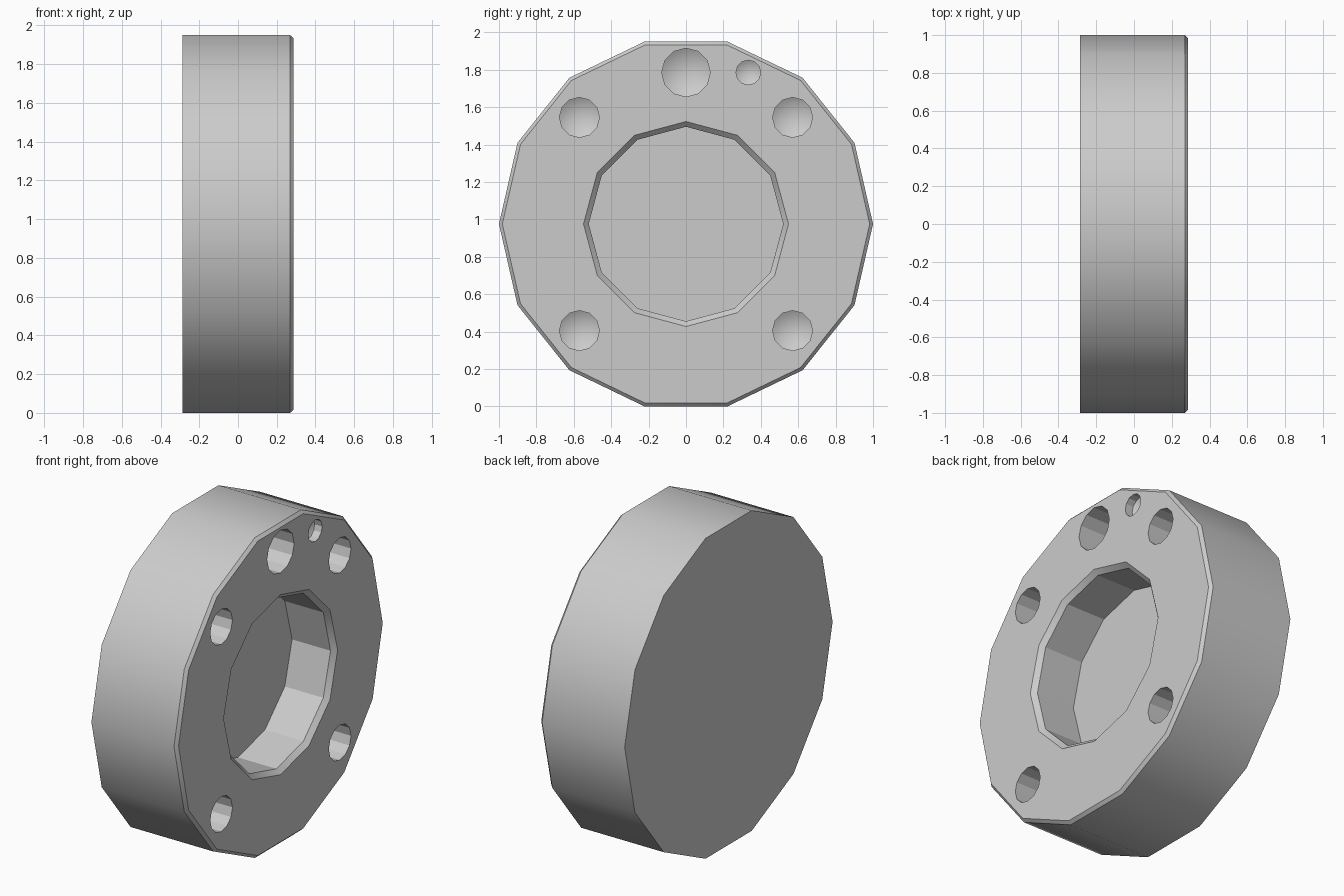
import bpy, bmesh, math

default = bpy.data.objects.get("Cube")
if default:
    bpy.data.objects.remove(default)

grey = bpy.data.materials.new("light grey")
grey.use_nodes = True
COLOUR = (0.6, 0.6, 0.6, 1)
grey.diffuse_color = COLOUR
grey.node_tree.nodes["Principled BSDF"].inputs["Base Color"].default_value = COLOUR

CENTRE_Z = 0.975
FRONT = 0.287   # x of the drilled face


def lathe(name, sides, profile, y, z):
    """Revolve (x, radius) points about the x axis; zero radius gives a tip."""
    bm = bmesh.new()
    rings = []
    for x, r in profile:
        if r == 0:
            rings.append([bm.verts.new((x, y, z))] * sides)
            continue
        angles = [2 * math.pi * i / sides for i in range(sides)]
        rings.append([bm.verts.new((x, y + r * math.cos(a), z + r * math.sin(a)))
                      for a in angles])
    for a, b in zip(rings, rings[1:]):
        for i in range(sides):
            j = (i + 1) % sides
            corners = list(dict.fromkeys((a[i], a[j], b[j], b[i])))
            bm.faces.new(corners)
    for ring in (rings[0], rings[-1]):
        if ring[0] is not ring[1]:
            bm.faces.new(ring)
    bmesh.ops.recalc_face_normals(bm, faces=bm.faces)
    mesh = bpy.data.meshes.new(name)
    bm.to_mesh(mesh)
    bm.free()
    mesh.materials.append(grey)
    obj = bpy.data.objects.new(name, mesh)
    bpy.context.collection.objects.link(obj)
    return obj


def drill(name, y, z, radius, depth):
    """Round hole cutter with a shallow conical bottom."""
    end = FRONT - depth
    return lathe(name, 12, [(FRONT + 0.05, radius), (end, radius),
                            (end - radius * 0.58, 0)], y, z)


# Disc with a chamfered front rim
disc = lathe("flange_disc", 14, [(-0.287, 1), (0.269, 1), (FRONT, 0.982)], 0, CENTRE_Z)

# Central recess with a chamfered mouth
cutters = [lathe("recess_cutter", 12, [(FRONT + 0.05, 0.598), (FRONT, 0.548),
                                       (FRONT - 0.028, 0.52), (0, 0.52)], 0, CENTRE_Z)]

# Four bolt holes, the large top hole and the small pin hole
for y in (-0.57, 0.57):
    for dz in (-0.57, 0.57):
        cutters.append(drill("bolt_hole_cutter", y, CENTRE_Z + dz, 0.107, 0.28))
cutters.append(drill("top_hole_cutter", 0, 1.785, 0.13, 0.28))
cutters.append(drill("pin_hole_cutter", 0.333, 1.785, 0.066, 0.05))

for cutter in cutters:
    cutter.hide_render = True
    mod = disc.modifiers.new(cutter.name, 'BOOLEAN')
    mod.operation = 'DIFFERENCE'
    mod.solver = 'EXACT'
    mod.object = cutter

# Bake the cuts and drop the cutters
graph = bpy.context.evaluated_depsgraph_get()
result = bpy.data.meshes.new_from_object(disc.evaluated_get(graph))
disc.modifiers.clear()
disc.data = result
for cutter in cutters:
    bpy.data.objects.remove(cutter)

# Smooth outer wall, crisp chamfers and recess facets
bpy.ops.object.select_all(action='DESELECT')
disc.select_set(True)
bpy.context.view_layer.objects.active = disc
bpy.ops.object.shade_smooth_by_angle(angle=math.radians(29))
